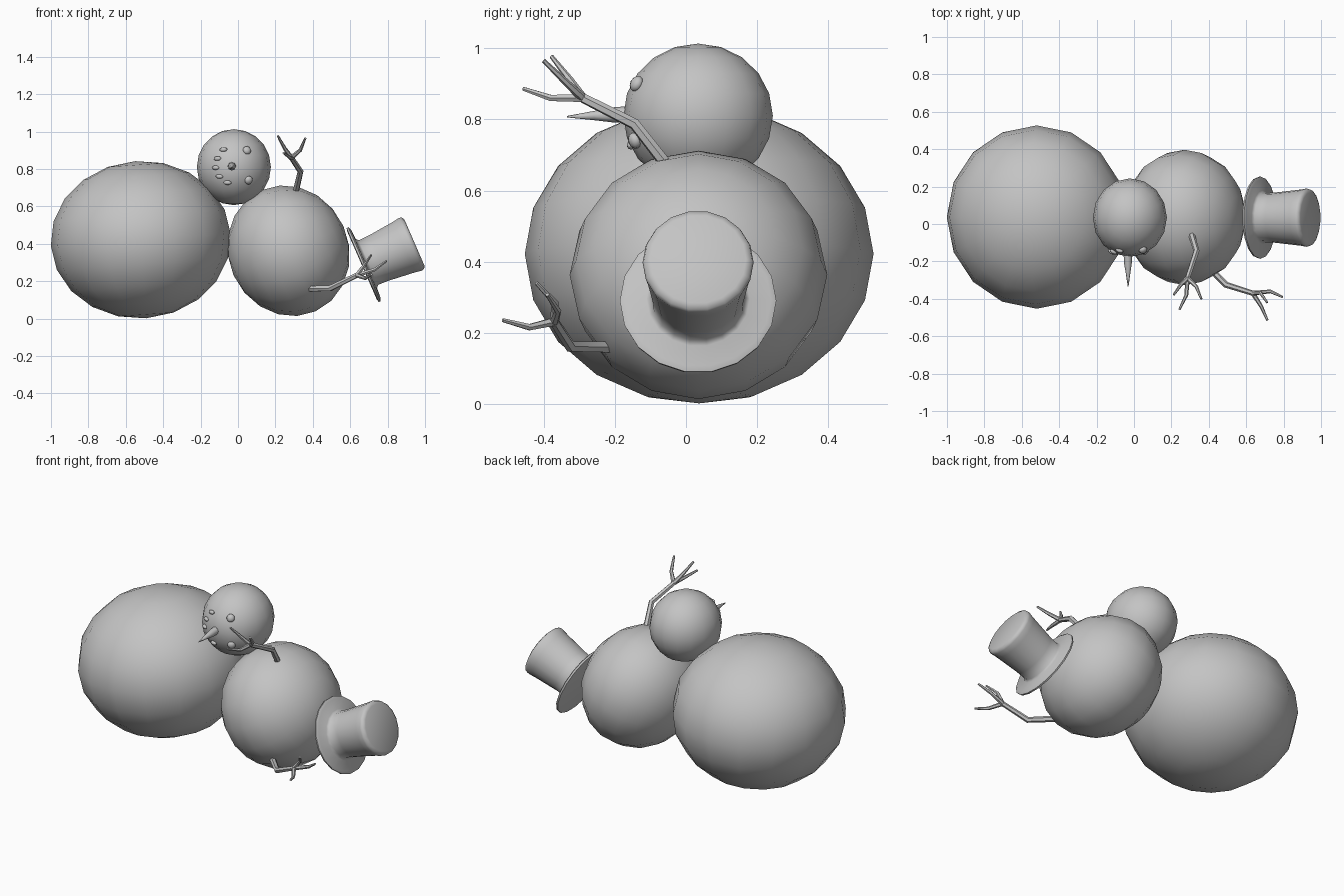
import bpy, bmesh, math
from mathutils import Vector, Matrix

if "Cube" in bpy.data.objects:
    bpy.data.objects.remove(bpy.data.objects["Cube"])

grey = bpy.data.materials.new("snow grey")
grey.diffuse_color = (0.55, 0.55, 0.55, 1)
grey.use_nodes = True
grey.node_tree.nodes["Principled BSDF"].inputs["Base Color"].default_value = grey.diffuse_color


def finish(ob, name, angle=50):
    ob.name = name
    ob.data.materials.clear()
    ob.data.materials.append(grey)
    bpy.ops.object.select_all(action='DESELECT')
    ob.select_set(True)
    bpy.context.view_layer.objects.active = ob
    bpy.ops.object.shade_smooth_by_angle(angle=math.radians(angle))
    return ob


def ball(name, loc, size, tilt=0, seg=16, rings=10):
    bpy.ops.mesh.primitive_uv_sphere_add(segments=seg, ring_count=rings, location=loc)
    ob = bpy.context.object
    ob.scale = size
    ob.rotation_euler = (0, math.radians(tilt), 0)
    return finish(ob, name)


def lathe(name, profile, start, direction, seg=16, angle=50):
    """Spin (radius, height) points round an axis."""
    bm = bmesh.new()
    rings = []
    for r, h in profile:
        rings.append([bm.verts.new((r * math.cos(2 * math.pi * i / seg),
                                    r * math.sin(2 * math.pi * i / seg), h)) for i in range(seg)])
    for a, b in zip(rings, rings[1:]):
        for i in range(seg):
            j = (i + 1) % seg
            bm.faces.new((a[i], a[j], b[j], b[i]))
    bm.faces.new(rings[0][::-1])
    bm.faces.new(rings[-1])
    me = bpy.data.meshes.new(name)
    bm.to_mesh(me)
    bm.free()
    ob = bpy.data.objects.new(name, me)
    bpy.context.collection.objects.link(ob)
    ob.matrix_world = Matrix.Translation(start) @ Vector(direction).to_track_quat('Z', 'Y').to_matrix().to_4x4()
    return finish(ob, name, angle)


def stick(name, branches):
    """Tapered twigs; each branch is a list of (x, y, z, radius)."""
    cu = bpy.data.curves.new(name, 'CURVE')
    cu.dimensions = '3D'
    cu.bevel_depth = 1.0
    cu.bevel_resolution = 1
    cu.use_fill_caps = True
    for pts in branches:
        sp = cu.splines.new('POLY')
        sp.points.add(len(pts) - 1)
        for p, (x, y, z, r) in zip(sp.points, pts):
            p.co = (x, y, z, 1)
            p.radius = r
    ob = bpy.data.objects.new(name, cu)
    bpy.context.collection.objects.link(ob)
    bpy.ops.object.select_all(action='DESELECT')
    ob.select_set(True)
    bpy.context.view_layer.objects.active = ob
    bpy.ops.object.convert(target='MESH')
    return finish(bpy.context.object, name)


# Three snowballs
ball("base_ball", (-0.52, 0.037, 0.422), (0.482, 0.49, 0.421), -4)
ball("body_ball", (0.27, 0.035, 0.363), (0.355, 0.362, 0.322), 66)
HEAD = Vector((-0.022, 0.034, 0.81))
HEAD_R = Vector((0.198, 0.21, 0.203))
ball("head_ball", HEAD, HEAD_R)


# Face: eyes, pebble mouth, nose
def pebble(name, x, z, size):
    u, w = (x - HEAD.x) / HEAD_R.x, (z - HEAD.z) / HEAD_R.z
    y = HEAD.y - HEAD_R.y * math.sqrt(1 - u * u - w * w)
    ob = ball(name, (x, y, z), size, seg=8, rings=6)
    n = Vector((u / HEAD_R.x, (y - HEAD.y) / HEAD_R.y ** 2, w / HEAD_R.z))
    ob.rotation_mode = 'QUATERNION'
    ob.rotation_quaternion = Vector((0, -1, 0)).rotation_difference(n)


for x, z in ((0.048, 0.90), (0.057, 0.74)):
    pebble("eye", x, z, (0.023, 0.018, 0.023))
for x, z in ((-0.078, 0.904), (-0.11, 0.856), (-0.12, 0.807), (-0.10, 0.76), (-0.056, 0.727)):
    pebble("mouth_pebble", x, z, (0.022, 0.012, 0.012))
lathe("nose", [(0.023, 0), (0.021, 0.06), (0.013, 0.11), (0.002, 0.187)],
      (-0.033, -0.148, 0.815), (0.01, -1, -0.04), 8)

# Top hat lying along the tilted body axis
lathe("hat", [(0.20, -0.008), (0.218, -0.004), (0.22, 0.006), (0.205, 0.014), (0.145, 0.018),
              (0.132, 0.03), (0.134, 0.09), (0.15, 0.24), (0.156, 0.275), (0.152, 0.29), (0.135, 0.298)],
      (0.67, 0.034, 0.288), (math.cos(math.radians(23.5)), 0, math.sin(math.radians(23.5))), 18, 60)


# Twig arms with three bent fingers
def arm(name, root, elbow, fork, fingers):
    main = [(*root, 0.018), (*elbow, 0.0165), (*fork, 0.014)]
    tips = [[(*fork, 0.013), (*mid, 0.010), (*tip, 0.006)] for mid, tip in fingers]
    stick(name, [main] + tips)


arm("upper_arm", (0.30, -0.03, 0.64), (0.334, -0.145, 0.787), (0.286, -0.29, 0.86),
    [((0.25, -0.325, 0.91), (0.213, -0.378, 0.977)),
     ((0.334, -0.335, 0.902), (0.36, -0.40, 0.965)),
     ((0.28, -0.38, 0.86), (0.243, -0.457, 0.886))])
arm("lower_arm", (0.36, -0.19, 0.16), (0.492, -0.325, 0.162), (0.635, -0.37, 0.232),
    [((0.675, -0.368, 0.285), (0.712, -0.42, 0.34)),
     ((0.73, -0.36, 0.262), (0.794, -0.39, 0.308)),
     ((0.68, -0.44, 0.216), (0.714, -0.515, 0.236))])
